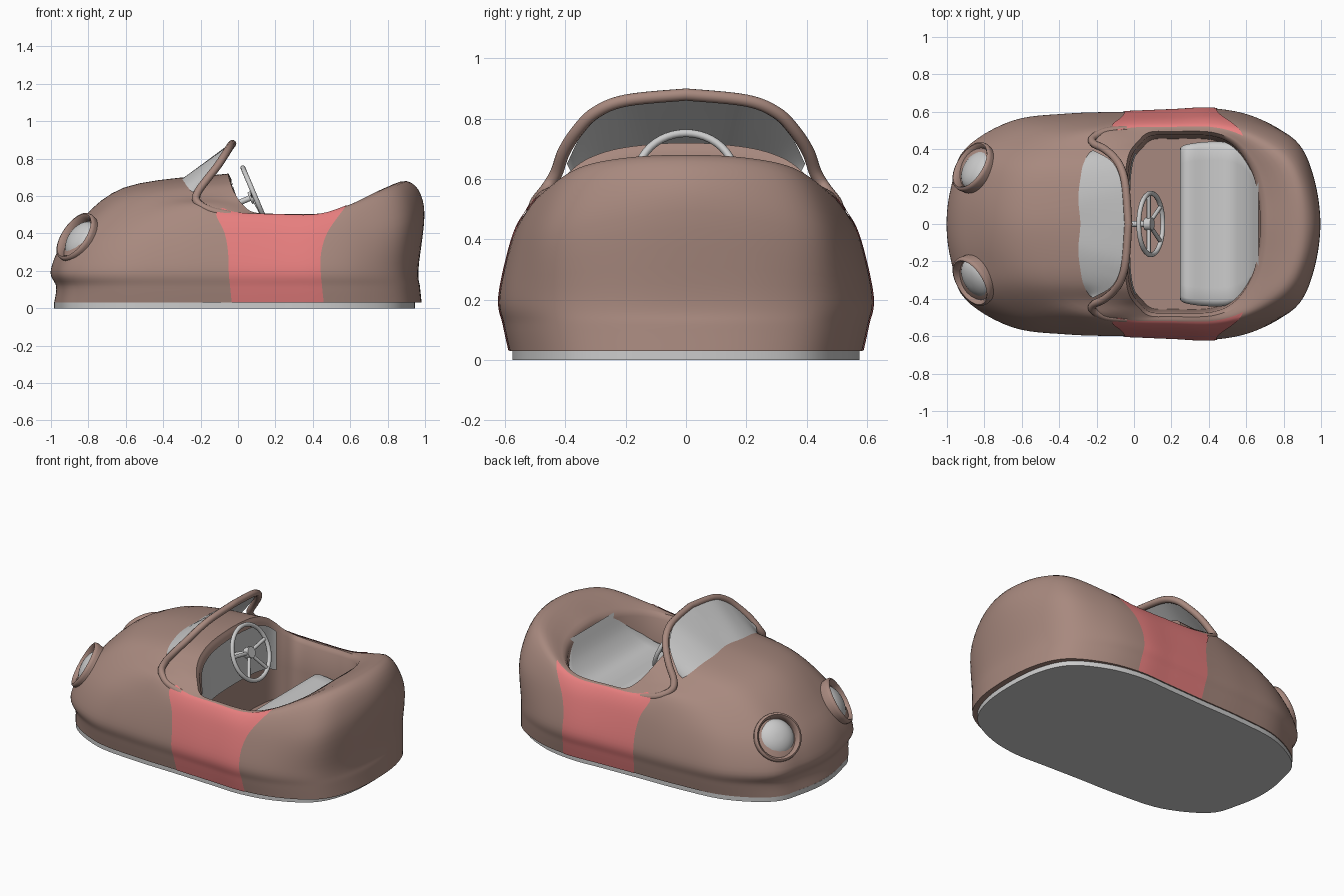
import bpy, bmesh
from math import sin, cos, pi, floor
from mathutils import Vector as V

if "Cube" in bpy.data.objects:
    bpy.data.objects.remove(bpy.data.objects["Cube"])


def paint(name, rgb):
    m = bpy.data.materials.new(name)
    m.diffuse_color = (*rgb, 1)
    m.use_nodes = True
    m.node_tree.nodes["Principled BSDF"].inputs["Base Color"].default_value = m.diffuse_color
    return m


BROWN = paint("brown_paint", (0.39, 0.25, 0.21))
RED = paint("red_paint", (0.8, 0.21, 0.21))


def finish(ob, mat=None, angle=40):
    if mat:
        ob.data.materials.append(mat)
    bpy.ops.object.select_all(action='DESELECT')
    ob.select_set(True)
    bpy.context.view_layer.objects.active = ob
    bpy.ops.object.shade_smooth_by_angle(angle=angle * pi / 180)
    return ob


def grid(name, rows, mat=None, closed=False, caps=(), angle=40):
    """Skin equal-length rows of points; caps lists row indices to fill."""
    bm = bmesh.new()
    vs = [[bm.verts.new(p) for p in row] for row in rows]
    n = len(rows[0])
    for a, b in zip(vs, vs[1:]):
        for j in range(n if closed else n - 1):
            k = (j + 1) % n
            bm.faces.new((a[j], a[k], b[k], b[j]))
    for c in caps:
        bm.faces.new(vs[c])
    bmesh.ops.remove_doubles(bm, verts=bm.verts, dist=1e-5)
    bmesh.ops.recalc_face_normals(bm, faces=bm.faces)
    me = bpy.data.meshes.new(name)
    bm.to_mesh(me)
    bm.free()
    ob = bpy.data.objects.new(name, me)
    bpy.context.collection.objects.link(ob)
    return finish(ob, mat, angle)


def cr(a, b, c, d, t):
    return b + (c - a) * (t / 2) + (a * 2 - b * 5 + c * 4 - d) * (t * t / 2) + (b * 3 - a - c * 3 + d) * (t ** 3 / 2)


def spline(pts, t):
    i = min(int(t), len(pts) - 2)
    g = lambda k: pts[max(0, min(len(pts) - 1, k))]
    return cr(g(i - 1), g(i), g(i + 1), g(i + 2), t - i)


def smooth_path(pts, steps=6):
    pts = [V(p) for p in pts]
    n = (len(pts) - 1) * steps
    return [spline(pts, i / steps) for i in range(n + 1)]


# Body ribs from nose to tail: bulge (x, y), flank, shoulder and cockpit rim (x, y, z)
RIBS = [
    ((-1, 0), (-.9, 0, .40), (-.61, 0, .645), (-.05, 0, .72)),
    ((-.975, .2), (-.88, .18, .40), (-.59, .19, .63), (-.05, .2, .705)),
    ((-.9, .4), (-.8, .36, .41), (-.52, .32, .61), (-.04, .32, .67)),
    ((-.65, .55), (-.58, .50, .40), (-.4, .42, .565), (-.02, .39, .62)),
    ((-.35, .59), (-.3, .55, .40), (-.22, .49, .55), (.02, .44, .56)),
    ((-.05, .60), (-.05, .565, .4), (-.05, .525, .50), (.08, .49, .515)),
    ((.2, .61), (.2, .57, .4), (.2, .53, .49), (.2, .495, .505)),
    ((.43, .617), (.43, .575, .4), (.43, .53, .49), (.42, .49, .505)),
    ((.65, .57), (.65, .535, .42), (.62, .48, .55), (.55, .43, .53)),
    ((.85, .45), (.86, .44, .45), (.8, .36, .635), (.64, .3, .56)),
    ((.94, .26), (.955, .26, .5), (.88, .2, .67), (.68, .15, .58)),
    ((.965, 0), (.995, 0, .54), (.9, 0, .68), (.69, 0, .59)),
]
NR = 2 * (len(RIBS) - 1)


def rib_points(k):
    mirrored = k >= len(RIBS)
    (x, y), flank, shoulder, rim = RIBS[NR - k if mirrored else k]
    lip = .02 * max(0, -x - .6) / .4
    pts = [V((x + .017, y * .945, .03)), V((x + .008 + lip, y * .975, .115)), V((x, y, .21)),
           V(flank), V(shoulder), V(rim)]
    c = V((.3, 0, 0))
    for s, z in ((.96, rim[2] - .03), (.92, .14)):
        p = c + (pts[5] - c) * s
        pts.append(V((p.x, p.y, z)))
    return [V((p.x, -p.y, p.z)) for p in pts] if mirrored else pts


CURVES = [rib_points(k) for k in range(NR)]


def on_rib(k, v):
    p = CURVES[k % NR]
    if v <= 5:
        return spline(p[:6], v)
    i = min(int(v), 6)
    return p[i].lerp(p[i + 1], v - i)


def skin(u, v, lift=0.0):
    i = floor(u)
    f = lambda w, h: cr(*[on_rib(floor(w) + d, h) for d in (-1, 0, 1, 2)], w - floor(w))
    p = f(u, v)
    if lift:
        e = .02
        n = (f(u, v + e) - f(u, v - e)).cross(f(u + e, v) - f(u - e, v)) if v > e else V((0, p.y, 0))
        p = p + n.normalized() * lift
    return p


# Body shell with sunken cockpit
vs = [i / 6 for i in range(31)] + [5.5, 6, 6.5, 7]
body = [[skin(j / 6, v) for j in range(NR * 6)] for v in vs]
grid("body", body, BROWN, closed=True, caps=(0, -1), angle=50)

# Base plate
ring = body[0]
grid("base_plate", [[V((p.x * .982 - .018, p.y * .985, z)) for p in ring] for z in (0, .032)],
     closed=True, caps=(0, 1))

# Red side panels that widen toward the rim
for side in (1, -1):
    rows = []
    for i in range(27):
        v = .01 + i * 4.3 / 26
        s = max(0, (v - 2.3) / 2) ** 1.6
        lo, hi = 5 - .45 * s, 7.05 + .85 * s
        row = [skin(lo + (hi - lo) * j / 16, v, .004) for j in range(17)]
        rows.append([V((p.x, p.y * side, p.z)) for p in row])
    grid("right_door" if side < 0 else "left_door", rows, RED)

# Dashboard under the cowl
grid("dashboard", [[skin(-3.2 + 6.4 * j / 32, 6.03 + .55 * i / 4, .008) for j in range(33)] for i in range(5)])

# Seat: side profile x, half width, z
profile = smooth_path([(.28, .39, .16), (.245, .40, .30), (.28, .425, .36), (.40, .44, .345),
                       (.52, .43, .36), (.61, .36, .45), (.665, .24, .57)], 5)
edge = [(1, None), (1, .03), (.975, .01), (.93, 0)]
across = edge + [(.93 - .155 * i, 0) for i in range(1, 12)] + [(-y, d) for y, d in reversed(edge)]
grid("seat", [[V((p.x, p.y * y, .14 if d is None else p.z - d)) for y, d in across] for p in profile])

# Windshield glass between hood and arch
top = smooth_path([(-.05, 0, .875), (-.06, .18, .86), (-.085, .28, .815), (-.13, .345, .75), (-.22, .395, .65)])
low = smooth_path([(-.30, 0, .69), (-.30, .12, .69), (-.295, .22, .675), (-.28, .31, .65), (-.24, .38, .62)])
both = lambda c: [V((p.x, -p.y, p.z)) for p in reversed(c[1:])] + c
grid("windshield_glass", [[a.lerp(b, i / 4) for a, b in zip(both(low), both(top))] for i in range(5)])


def tube(name, pts, r, mat=None, cyclic=False):
    cu = bpy.data.curves.new(name, 'CURVE')
    cu.dimensions = '3D'
    cu.bevel_depth, cu.bevel_resolution, cu.use_fill_caps = r, 3, True
    sp = cu.splines.new('POLY')
    sp.points.add(len(pts) - 1)
    for q, p in zip(sp.points, pts):
        q.co = (*p, 1)
    sp.use_cyclic_u = cyclic
    ob = bpy.data.objects.new(name, cu)
    bpy.context.collection.objects.link(ob)
    bpy.ops.object.select_all(action='DESELECT')
    ob.select_set(True)
    bpy.context.view_layer.objects.active = ob
    bpy.ops.object.convert(target='MESH')
    return finish(bpy.context.view_layer.objects.active, mat)


# Windshield frame arch sweeping into the side rims
arch = smooth_path([(-.03, 0, .88), (-.045, .2, .86), (-.07, .3, .82), (-.11, .36, .76), (-.165, .405, .69),
                    (-.215, .43, .62), (-.22, .46, .57), (-.15, .495, .525), (-.04, .505, .50)])
tube("windshield_frame", both(arch), .021, BROWN)

# Headlights: bezel and bulb turned about an outward axis
for side, label in ((1, "left"), (-1, "right")):
    axis = V((-.72, .45 * side, .50)).normalized()
    centre = V((-.855, .30 * side, .375))
    q = axis.to_track_quat('Z', 'Y')

    def turned(prof):
        return [[centre + q @ V((r * cos(a), r * sin(a), h)) for a in [2 * pi * k / 40 for k in range(40)]]
                for r, h in prof]

    grid(label + "_headlight_bezel", turned([(.125, -.09), (.138, -.03), (.145, .01), (.142, .026), (.132, .03),
                                             (.121, .02), (.115, -.005), (.112, -.05)]), BROWN, closed=True, angle=60)
    dome = [(.114 * cos(a), -.03 + .065 * sin(a)) for a in [i * pi / 20 for i in range(10)]]
    grid(label + "_headlight_bulb", turned(dome), closed=True, caps=(-1,), angle=60)

# Steering wheel, spokes, hub and column
hub = V((.09, 0, .60))
up, out, wide = V((-.39, 0, .92)), V((.92, 0, .39)), V((0, 1, 0))
spot = lambda a, r: hub + wide * (r * cos(a)) + up * (r * sin(a))
tube("steering_wheel_rim", [spot(2 * pi * k / 48, .165) for k in range(48)], .013, cyclic=True)
for n, deg in enumerate((10, 170, 235, 305)):
    a = deg * pi / 180
    tube("steering_spoke_%d" % (n + 1), [hub - out * .012, spot(a, .165)], .011)
tube("steering_hub", [hub - out * .03, hub + out * .008], .035)
tube("steering_column", [hub - out * .17, hub], .016)
